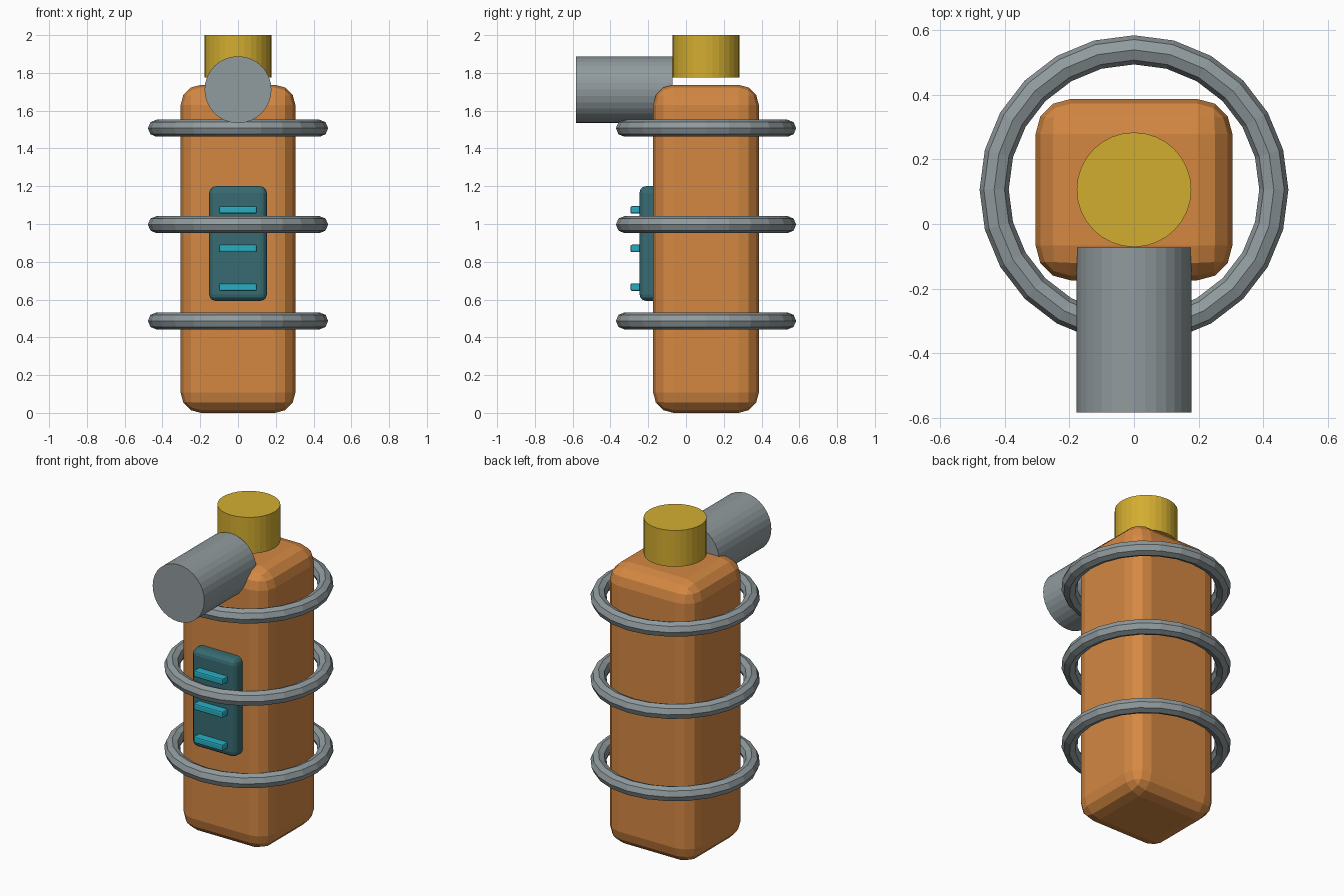
import bpy, math

if "Cube" in bpy.data.objects:
    bpy.data.objects.remove(bpy.data.objects["Cube"])

CY = 0.106  # depth centre of the tank


def material(name, rgb):
    m = bpy.data.materials.new(name)
    m.diffuse_color = (*rgb, 1)
    m.use_nodes = True
    m.node_tree.nodes["Principled BSDF"].inputs["Base Color"].default_value = m.diffuse_color
    return m


orange = material("orange", (0.66, 0.245, 0.055))
yellow = material("yellow", (0.65, 0.42, 0.03))
grey = material("grey", (0.28, 0.325, 0.34))
teal = material("dark_teal", (0.038, 0.145, 0.165))
cyan = material("cyan", (0.021, 0.42, 0.54))


def finish(name, mat):
    ob = bpy.context.object
    ob.name = name
    ob.data.materials.append(mat)
    return ob


def rounded_box(name, mat, x, y, z, bevel, segments):
    """Box from (min, max) pairs with bevelled edges."""
    pairs = (x, y, z)
    bpy.ops.mesh.primitive_cube_add(size=1, location=[(a + b) / 2 for a, b in pairs])
    ob = finish(name, mat)
    ob.scale = [b - a for a, b in pairs]
    bpy.ops.object.transform_apply(location=False, rotation=False, scale=True)
    mod = ob.modifiers.new("bevel", "BEVEL")
    mod.width, mod.segments = bevel, segments
    return ob


def cylinder(name, mat, radius, depth, location, rotation=(0, 0, 0)):
    bpy.ops.mesh.primitive_cylinder_add(vertices=32, radius=radius, depth=depth,
                                        location=location, rotation=rotation)
    return finish(name, mat)


# Tank body
rounded_box("tank_body", orange, (-0.304, 0.304), (CY - 0.28, CY + 0.28),
            (0, 1.737), 0.108, 3)

# Cap and forward nozzle
cylinder("top_cap", yellow, 0.177, 0.225, (0, CY, 1.8875))
cylinder("front_nozzle", grey, 0.177, 0.511, (0, -0.3275, 1.711), (math.pi / 2, 0, 0))

# Hoops around the tank
for i, z in enumerate((0.487, 0.997, 1.507)):
    bpy.ops.mesh.primitive_torus_add(major_radius=0.432, minor_radius=0.045,
                                     major_segments=24, minor_segments=8,
                                     location=(0, CY, z))
    finish(f"hoop_{i + 1}", grey)

# Control panel with three bars
rounded_box("control_panel", teal, (-0.153, 0.153), (-0.246, -0.13),
            (0.593, 1.2), 0.035, 3)
for i in range(3):
    z = 0.666 + 0.2045 * i
    rounded_box(f"panel_bar_{i + 1}", cyan, (-0.1, 0.1), (-0.294, -0.235),
                (z - 0.02, z + 0.02), 0.008, 2)
